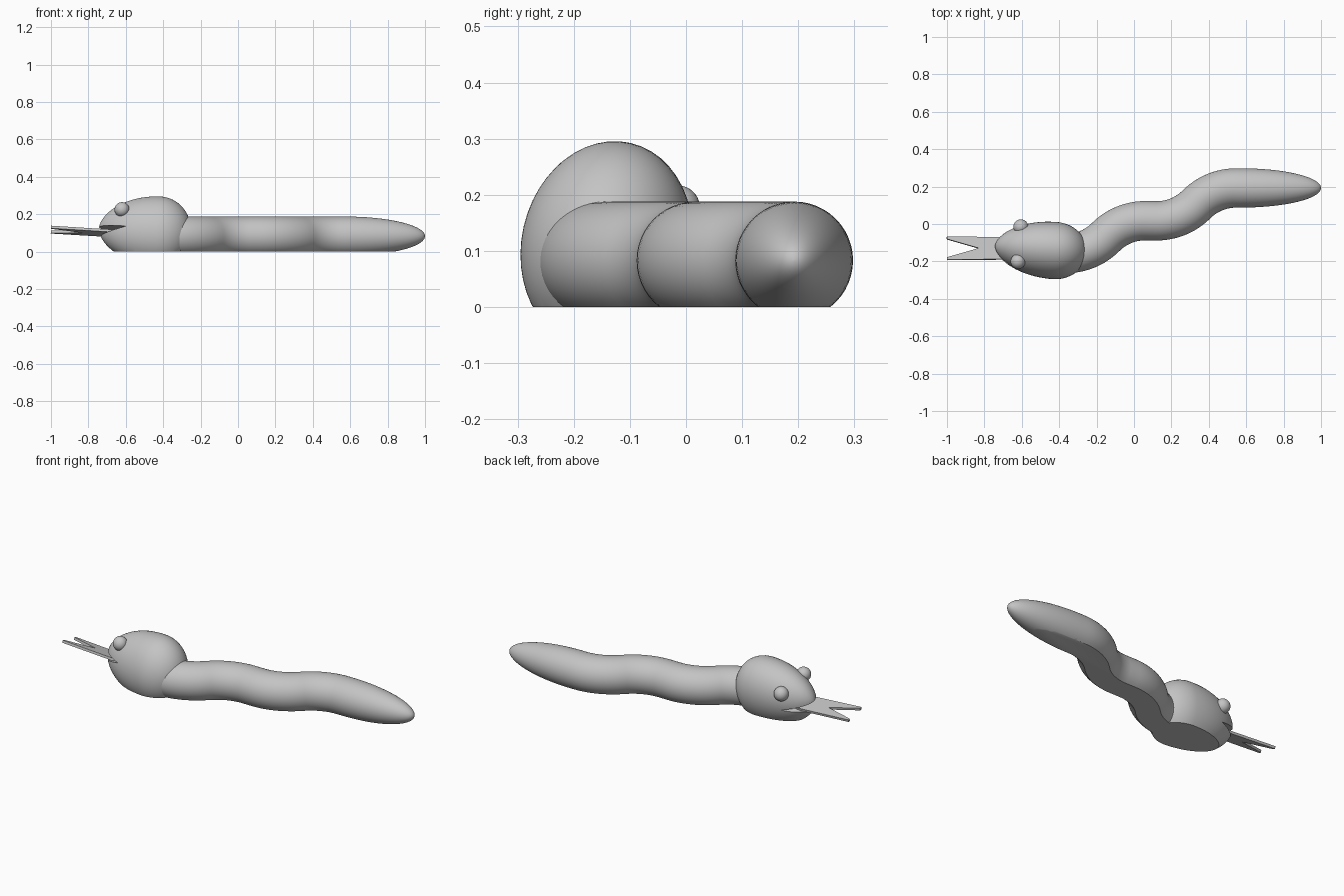
import bpy, bmesh
from math import sin, cos, pi, radians, sqrt
from mathutils import Matrix, Vector

cube = bpy.data.objects.get("Cube")
if cube:
    bpy.data.objects.remove(cube, do_unlink=True)

grey = bpy.data.materials.new("plain grey")
grey.use_nodes = True
colour = (0.55, 0.55, 0.55, 1)
grey.diffuse_color = colour
grey.node_tree.nodes["Principled BSDF"].inputs["Base Color"].default_value = colour


def finish(bm, name, smooth=True):
    bmesh.ops.recalc_face_normals(bm, faces=bm.faces[:])
    mesh = bpy.data.meshes.new(name)
    bm.to_mesh(mesh)
    bm.free()
    mesh.materials.append(grey)
    obj = bpy.data.objects.new(name, mesh)
    bpy.context.collection.objects.link(obj)
    if smooth:
        bpy.ops.object.select_all(action="DESELECT")
        obj.select_set(True)
        bpy.context.view_layer.objects.active = obj
        bpy.ops.object.shade_smooth_by_angle(angle=radians(35))
    return obj


def loft(sections, sides=48):
    """Join rings of (centre, heading, half width, half height)."""
    bm = bmesh.new()
    rings = []
    for centre, heading, w, h in sections:
        side = Vector((-sin(heading), cos(heading), 0))
        rings.append([bm.verts.new(Vector(centre) + side * w * cos(a) + Vector((0, 0, h * sin(a))))
                      for a in (2 * pi * i / sides for i in range(sides))])
    for r, s in zip(rings, rings[1:]):
        for i in range(sides):
            j = (i + 1) % sides
            bm.faces.new((r[i], r[j], s[j], s[i]))
    bm.faces.new(rings[0])
    bm.faces.new(rings[-1])
    return bm


def flatten_base(bm):
    """Slice off everything below the ground and cap it."""
    cut = bmesh.ops.bisect_plane(bm, geom=bm.verts[:] + bm.edges[:] + bm.faces[:],
                                 plane_co=(0, 0, 0), plane_no=(0, 0, -1), clear_outer=True)
    edges = [e for e in cut["geom_cut"] if isinstance(e, bmesh.types.BMEdge)]
    bmesh.ops.holes_fill(bm, edges=edges, sides=0)


def prism(outline, axis, half, matrix):
    """Closed slab: flat outline extruded both ways along an axis."""
    bm = bmesh.new()
    axis = Vector(axis)
    face = bm.faces.new([bm.verts.new(Vector(p) - axis * half) for p in outline])
    out = bmesh.ops.extrude_face_region(bm, geom=[face])["geom"]
    bmesh.ops.translate(bm, vec=axis * half * 2,
                        verts=[v for v in out if isinstance(v, bmesh.types.BMVert)])
    bm.transform(matrix)
    return bm


def frame(location, yaw, pitch, roll):
    return (Matrix.Translation(location) @ Matrix.Rotation(radians(yaw), 4, "Z")
            @ Matrix.Rotation(radians(pitch), 4, "Y") @ Matrix.Rotation(radians(roll), 4, "X"))


# Body: two S-bends made of eighth-circle arcs, then a rounded tapering tail
R, BEND, RAD, MID = 0.3, pi / 4, 0.105, 0.083
STEPS = 12
sections = []
for x0, y0 in ((-0.364, -0.158), (0.122, 0.017)):
    rise = R * (1 - cos(BEND))
    run = R * sin(BEND)
    for i in range(STEPS + 1):
        a = BEND * i / STEPS
        sections.append(((x0 + R * sin(a), y0 + R * (1 - cos(a)), MID), a, RAD, RAD))
    for i in range(1, STEPS + 1):
        a = BEND * (1 - i / STEPS)
        sections.append(((x0 + 2 * run - R * sin(a), y0 + 2 * rise - R * (1 - cos(a)), MID),
                         a, RAD, RAD))
tail_y = sections[-1][0][1]
for i in range(25):
    a = pi / 2 * i / 24
    r = max(RAD * cos(a), 0.0005)
    sections.append(((0.57 + 0.43 * sin(a), tail_y, MID), 0, r, r))
body = loft(sections)
flatten_base(body)
finish(body, "body")

# Head: egg with a long snout and a short back, tilted slightly
head_frame = frame((-0.425, -0.142, 0.11), -4.5, 2.5, -13)
sections = []
for i in range(-24, 25):
    t = sin(pi / 2 * i / 24)
    size = max(1 - t * t, 0.00001) ** (0.57 if t < 0 else 0.5)
    sections.append(((t * (0.32 if t < 0 else 0.175), 0, 0), 0, 0.151 * size, 0.187 * size))
egg = loft(sections)
egg.transform(head_frame)
flatten_base(egg)
head = finish(egg, "head")

# Mouth: wedge cut across the snout
mouth_frame = frame((-0.6, -0.128, 0.108), 0, 3, -13)
wedge = [(0, 0, 0), (-0.25, 0, 0.03), (-0.25, 0, -0.06)]
cutter = finish(prism(wedge, (0, 1, 0), 0.3, mouth_frame), "mouth_cutter", False)
cutter.hide_render = True
cutter.hide_viewport = True
cut = head.modifiers.new("mouth", "BOOLEAN")
cut.operation = "DIFFERENCE"
cut.solver = "EXACT"
cut.object = cutter

# Tongue: flat forked strip
fork = [(0.42, 0.06, 0), (0, 0.063, 0), (0, 0.05, 0), (0.17, 0, 0),
        (0, -0.05, 0), (0, -0.063, 0), (0.42, -0.06, 0)]
finish(prism(fork, (0, 0, 1), 0.007, frame((-1, -0.13, 0.118), 0, 3.5, -13)), "tongue", False)

# Eyes
for name, spot in (("right_eye", (-0.62, -0.2, 0.225)), ("left_eye", (-0.605, -0.015, 0.177))):
    bm = bmesh.new()
    bmesh.ops.create_uvsphere(bm, u_segments=24, v_segments=14, radius=0.04,
                              matrix=Matrix.Translation(spot))
    finish(bm, name)
